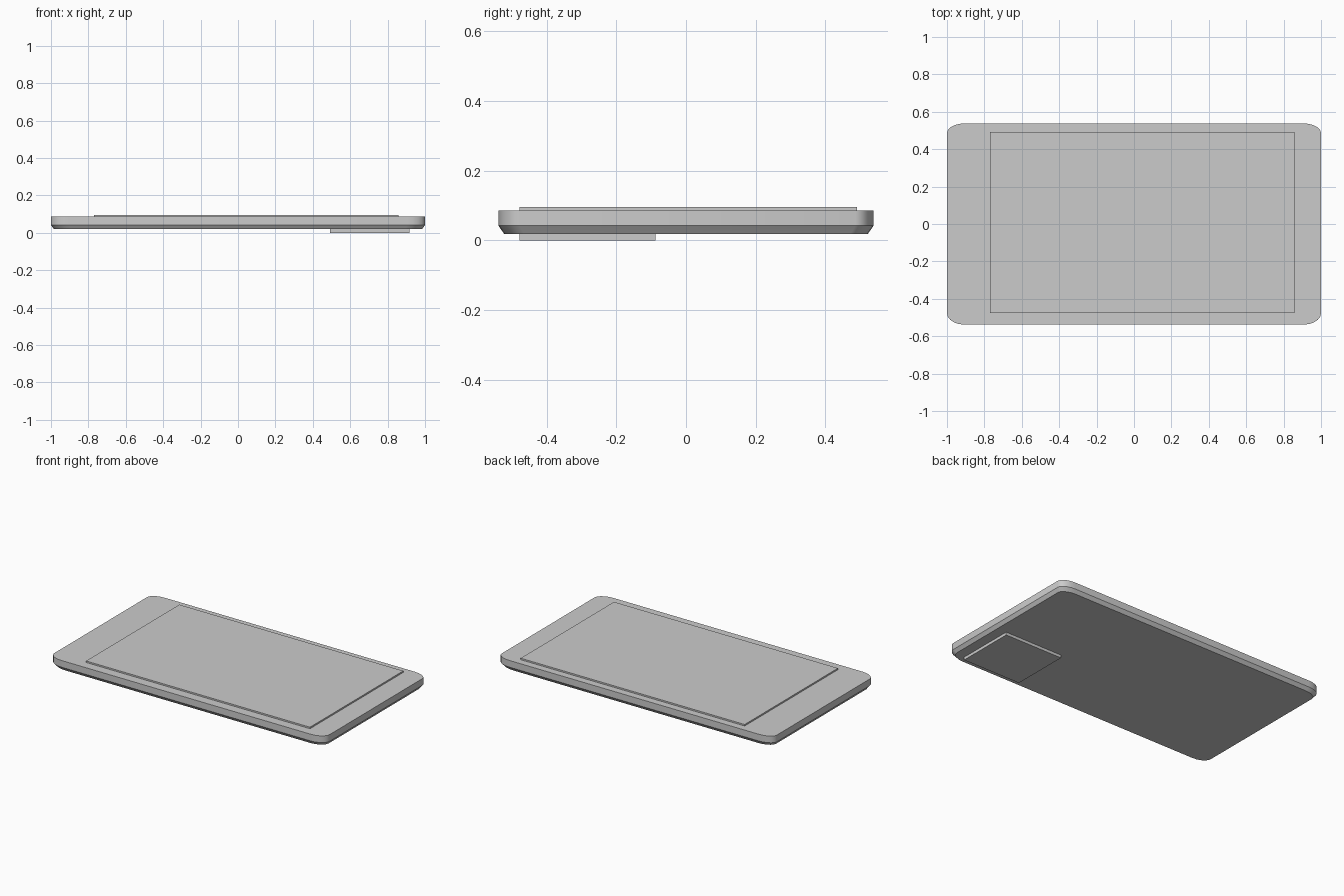
import bpy, bmesh, math

if "Cube" in bpy.data.objects:
    bpy.data.objects.remove(bpy.data.objects["Cube"])

BODY_Z = (0.019, 0.042, 0.086)   # bottom, top of lower chamfer, top
CHAMFER = 0.016
HX, HY = 1.0, 0.538


def corner(sx, sy, ry, rx=0.095, steps=5):
    """Elliptical corner arc, from the end side round to the long side."""
    pts = []
    for i in range(steps + 1):
        a = math.pi / 2 * i / steps
        pts.append((sx * (HX - rx + rx * math.cos(a)),
                    sy * (HY - ry + ry * math.sin(a))))
    return pts


def make_object(name, bm):
    bmesh.ops.recalc_face_normals(bm, faces=bm.faces)
    mesh = bpy.data.meshes.new(name)
    bm.to_mesh(mesh)
    bm.free()
    obj = bpy.data.objects.new(name, mesh)
    bpy.context.collection.objects.link(obj)
    return obj


def slab(name, x0, x1, y0, y1, z0, z1):
    bm = bmesh.new()
    bmesh.ops.create_cube(bm, size=1)
    for v in bm.verts:
        v.co.x = (x0 + x1) / 2 + v.co.x * (x1 - x0)
        v.co.y = (y0 + y1) / 2 + v.co.y * (y1 - y0)
        v.co.z = (z0 + z1) / 2 + v.co.z * (z1 - z0)
    return make_object(name, bm)


# Phone body: rounded outline lofted through three levels
outline = (corner(1, 1, 0.052) + corner(-1, 1, 0.052)[::-1]
           + corner(-1, -1, 0.06) + corner(1, -1, 0.06)[::-1])
bm = bmesh.new()
rings = []
for z, inset in zip(BODY_Z, (CHAMFER, 0, 0)):
    sx, sy = (HX - inset) / HX, (HY - inset) / HY
    rings.append([bm.verts.new((x * sx, y * sy, z)) for x, y in outline])
n = len(outline)
for low, high in zip(rings, rings[1:]):
    for i in range(n):
        j = (i + 1) % n
        bm.faces.new((low[i], low[j], high[j], high[i]))
bm.faces.new(rings[0][::-1])
bm.faces.new(rings[-1])
body = make_object("body", bm)
bpy.context.view_layer.objects.active = body
body.select_set(True)
bpy.ops.object.shade_smooth_by_angle(angle=math.radians(30))

# Raised screen on top, camera plate underneath
slab("screen", -0.77, 0.857, -0.477, 0.491, 0.08, 0.096)
slab("camera_plate", 0.492, 0.917, -0.477, -0.088, 0.0, 0.024)
